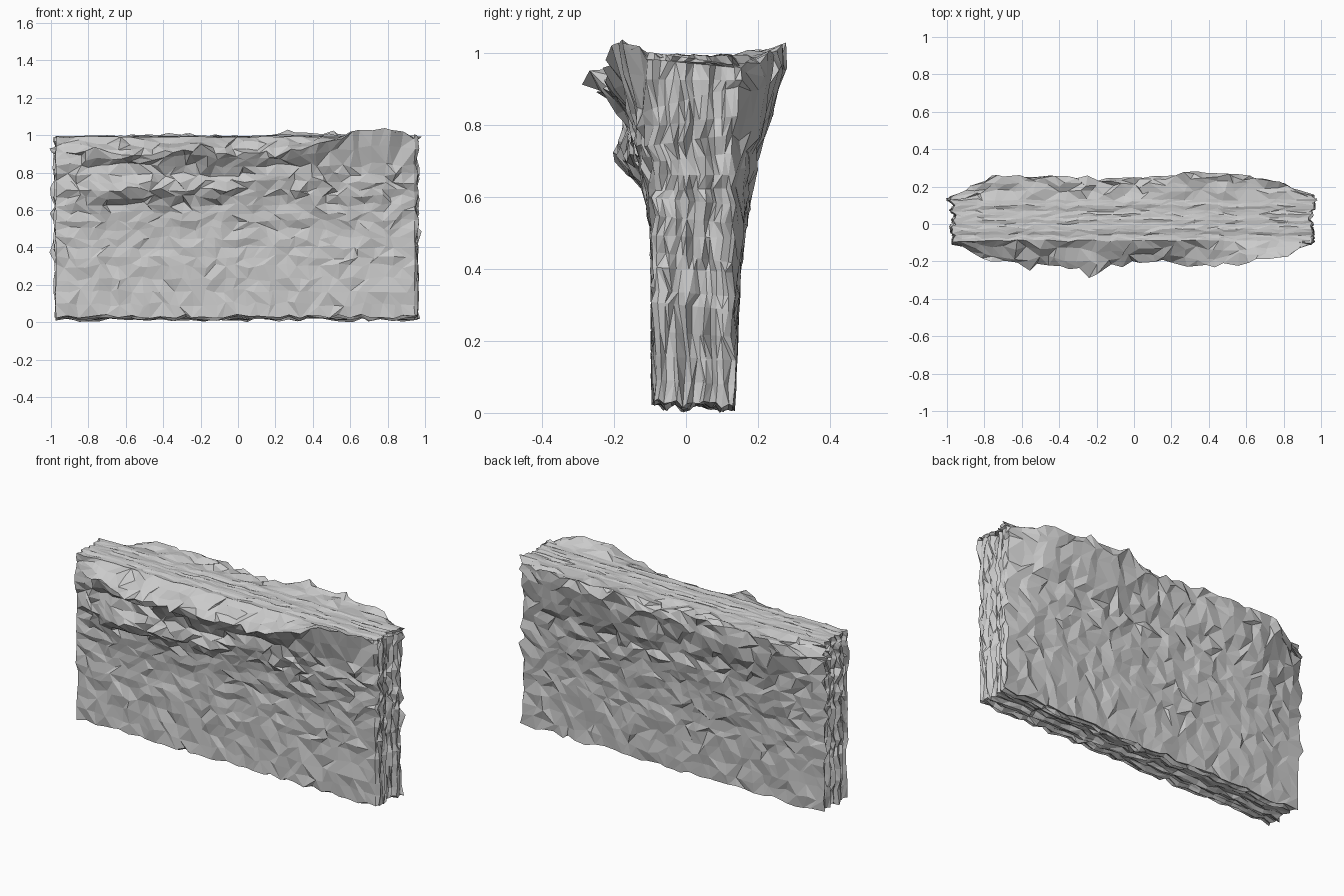
import bpy, bmesh, random
from mathutils import Vector

if "Cube" in bpy.data.objects:
    bpy.data.objects.remove(bpy.data.objects["Cube"])

random.seed(7)

NX, NY = 34, 14                       # cells along the length and through the thickness
FRONT_Y, BACK_Y, TOP = -0.09, 0.13, 0.99

# lip tables along the length: x, overhang, lip height, strength of second ledge
FRONT_LIP = [(-.97, .01, .90, .3), (-.9, .05, .92, .7), (-.75, .11, .91, 1), (-.6, .14, .90, 1.2),
             (-.4, .14, .91, 1), (-.22, .18, .93, .8), (0, .11, .90, .3), (.2, .115, .90, 0),
             (.35, .135, .93, 0), (.5, .12, .98, 0), (.65, .105, 1.035, 0), (.85, .07, 1.02, 0), (.95, .01, .99, 0)]
BACK_LIP = [(-.97, .01, .93, 0), (-.75, .12, .97, 0), (-.5, .13, 1.0, 0), (-.3, .12, 1.01, 0),
            (0, .11, .97, 0), (.2, .125, .99, 0), (.33, .145, 1.02, 0), (.6, .125, 1.0, 0),
            (.8, .10, .98, 0), (.95, .01, .95, 0)]
ROWS = [4, 4, 3, 2, 2, 1, 2, 3]       # cells in each profile segment
NZ = sum(ROWS)
table_of_jitter = {}


def jit(amount, *key):
    """Repeatable jitter, so neighbouring sheets share their edges."""
    if key not in table_of_jitter:
        table_of_jitter[key] = random.uniform(-1, 1)
    return amount * table_of_jitter[key]


def lookup(table, x):
    for a, b in zip(table, table[1:]):
        if x <= b[0]:
            t = max(0, (x - a[0]) / (b[0] - a[0]))
            return [p + (q - p) * t for p, q in zip(a, b)][1:]
    return table[-1][1:]


def profile(back, x):
    """Outward offset and height from the foot up to the lip, then in to the top."""
    d, zl, w = lookup(BACK_LIP if back else FRONT_LIP, x)
    s = min(1, d / .12)
    if back:
        return [(0, .015), (.01 * s, .28), (.025 * s, .48), (.05 * s, .62), (.06 * s, .72),
                (.75 * d, .82), (.9 * d, .90), (d, zl), (0, TOP)]
    return [(0, .03), (0, .30), (.004 * s, .50), (.022 * s, .63), ((.04 + .05 * w) * s, .71),
            ((.055 + .02 * w) * s, .79), (.55 * d, .84), (d, zl), (0, TOP)]


def face_point(back, i, k):
    """Point on the broad front or back face."""
    x = -.97 + 1.91 * i / NX
    pts = profile(back, x)
    seg, r = 0, k
    while seg < len(ROWS) - 1 and r >= ROWS[seg]:
        r -= ROWS[seg]
        seg += 1
    t = r / ROWS[seg]
    (d0, z0), (d1, z1) = pts[seg], pts[seg + 1]
    d, z = d0 + (d1 - d0) * t, z0 + (z1 - z0) * t
    key = (back, i, k)
    if 0 < i < NX:
        x += jit(.022, 'x', *key)
    else:                              # ragged vertical edges, rougher at the back
        x += (-1 if i == 0 else 1) * abs(jit(.045 if back else .008, 'e', *key))
    if 0 < k < NZ:
        z += jit(.014, 'z', *key)
        d += jit(.009 if z < .62 else .016, 'd', *key)
        if sum(ROWS[:-1]) == k:        # jagged lip
            z += jit(.014, 'l', *key)
            d += jit(.012, 'm', *key)
    else:
        z += jit(.004 if k == NZ else .012, 'z', *key)
        d += jit(.006, 'd', *key)
    return Vector((x, BACK_Y + d if back else FRONT_Y - d, z))


def end_point(side, j, k):
    """Split layers on the short ends: strips running upwards."""
    i = 0 if side < 0 else NX
    if not 0 < k < NZ:
        return rim_point(i, j, k)
    p = face_point(0, i, k).lerp(face_point(1, i, k), j / NY)
    if 0 < j < NY:
        p.x = (-.965 if side < 0 else .945) + jit(.016, 'strip', i, j) + jit(.012, 'c', i, j, k)
        p.y += jit(.006, 'cy', i, j, k)
    return p


def rim_point(i, j, k):
    """Split layers on the top and underside: strips running lengthwise."""
    p = face_point(0, i, k).lerp(face_point(1, i, k), j / NY)
    if 0 < j < NY:
        a = .004 if k else .010
        p.z += jit(a, 'layer', j, k) + jit(a * .7, 'r', i, j, k)
        p.y += jit(.005, 'ry', i, j, k)
        if i in (0, NX):
            p.x = (-.965 if i == 0 else .945) + jit(.016, 'strip', i, j)
    return p


bm = bmesh.new()


def sheet(nu, nv, point):
    """Triangulated grid with random diagonals."""
    g = [[bm.verts.new(point(u, v)) for v in range(nv + 1)] for u in range(nu + 1)]
    for u in range(nu):
        for v in range(nv):
            a, b, c, d = g[u][v], g[u + 1][v], g[u + 1][v + 1], g[u][v + 1]
            if jit(1, 'diag', u, v) > 0:
                a, b, c, d = b, c, d, a
            bm.faces.new((a, b, c))
            bm.faces.new((a, c, d))


for back in (0, 1):                    # broad faces with overhanging lips
    sheet(NX, NZ, lambda i, k: face_point(back, i, k))
for k in (0, NZ):                      # underside and top
    sheet(NX, NY, lambda i, j: rim_point(i, j, k))
for side in (-1, 1):                   # short ends
    sheet(NY, NZ, lambda j, k: end_point(side, j, k))

bmesh.ops.remove_doubles(bm, verts=bm.verts, dist=.00005)
bmesh.ops.recalc_face_normals(bm, faces=bm.faces)
low = min(v.co.z for v in bm.verts)
for v in bm.verts:                     # stand on the ground
    v.co.z -= low

mesh = bpy.data.meshes.new("rock_slab")
bm.to_mesh(mesh)
bm.free()
stone = bpy.data.materials.new("grey stone")
stone.diffuse_color = (.6, .6, .6, 1)
stone.use_nodes = True
stone.node_tree.nodes["Principled BSDF"].inputs["Base Color"].default_value = stone.diffuse_color
mesh.materials.append(stone)
bpy.context.collection.objects.link(bpy.data.objects.new("rock_slab", mesh))
